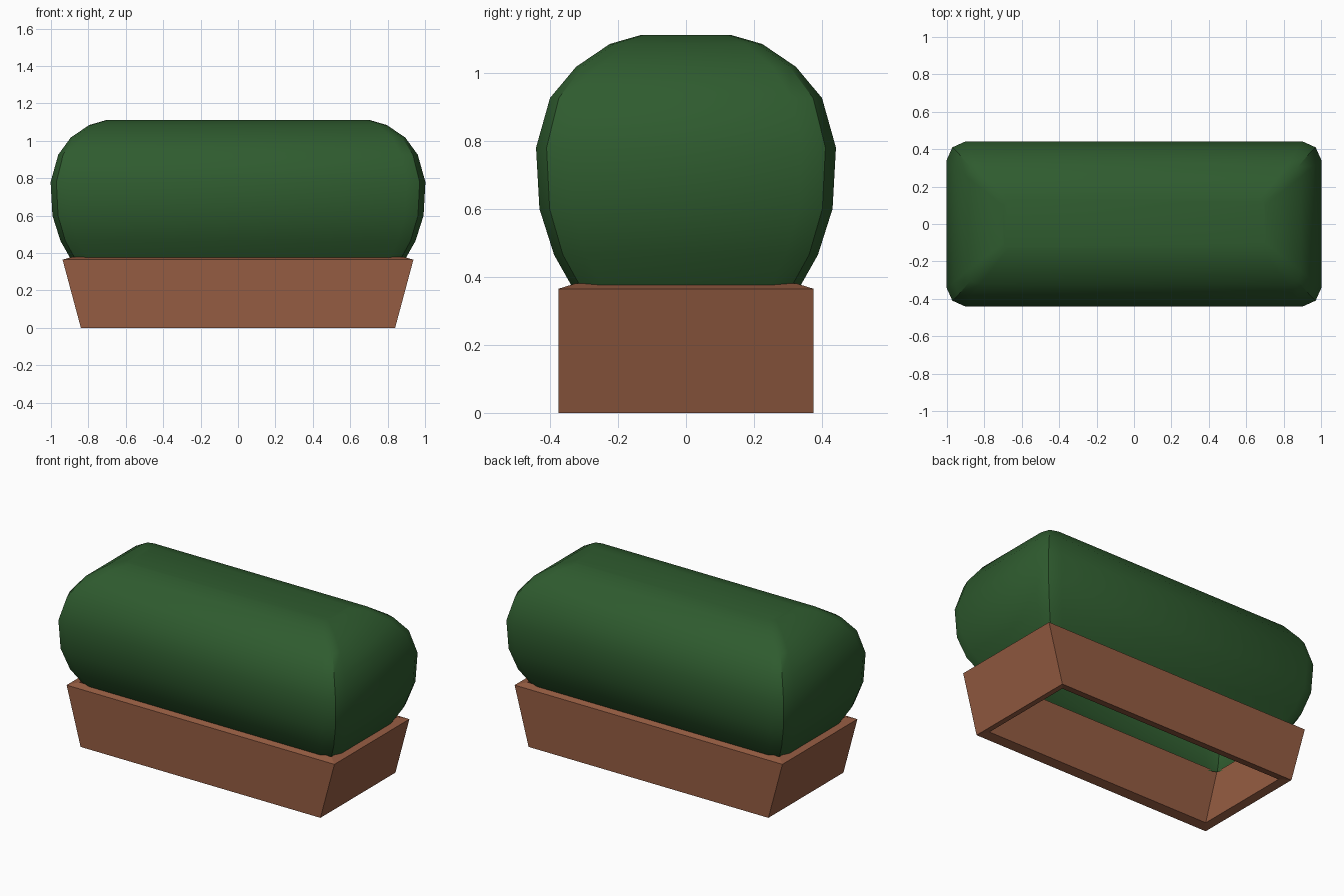
import bpy, bmesh

if "Cube" in bpy.data.objects:
    bpy.data.objects.remove(bpy.data.objects["Cube"])


def make_object(name, rings, color, cap_top):
    """Loft a stack of equal-length rings into an open shell."""
    bm = bmesh.new()
    loops = [[bm.verts.new(p) for p in ring] for ring in rings]
    for low, high in zip(loops, loops[1:]):
        n = len(low)
        for i in range(n):
            j = (i + 1) % n
            bm.faces.new((low[i], low[j], high[j], high[i]))
    if cap_top:
        bm.faces.new(loops[-1])
    bm.normal_update()
    mesh = bpy.data.meshes.new(name)
    bm.to_mesh(mesh)
    bm.free()
    obj = bpy.data.objects.new(name, mesh)
    bpy.context.collection.objects.link(obj)
    mat = bpy.data.materials.new(name + "_material")
    mat.diffuse_color = (*color, 1)
    mat.use_nodes = True
    mat.node_tree.nodes["Principled BSDF"].inputs["Base Color"].default_value = mat.diffuse_color
    mesh.materials.append(mat)
    return obj


def rectangle(x, y, z):
    return [(-x, -y, z), (x, -y, z), (x, y, z), (-x, y, z)]


def soft_rectangle(x, y, z, flat, inset):
    """Rectangle with each corner cut back to three points."""
    a, b = (x - flat, y), (x - inset, y - inset)
    c = (x, y - flat)
    quarter = [c, b, a]
    pts = quarter + [(-px, py) for px, py in reversed(quarter)]
    pts += [(-px, -py) for px, py in quarter]
    pts += [(px, -py) for px, py in reversed(quarter)]
    return [(px, py, z) for px, py in pts]


# Planter: open trough, ends flaring outward, walls thickened inward
planter = make_object("planter", [rectangle(0.84, 0.375, 0),
                                  rectangle(0.938, 0.375, 0.365)],
                      (0.30, 0.107, 0.054), False)
wall = planter.modifiers.new("wall", 'SOLIDIFY')
wall.thickness = 0.052
wall.offset = -1
wall.use_even_offset = True

# Hedge: rounded bush, open underneath (half depth, height, corner flat, inset)
profile = [(0.33, 0.362, 0.09, 0.025), (0.388, 0.465, 0.095, 0.026),
           (0.431, 0.60, 0.10, 0.03), (0.441, 0.78, 0.10, 0.031),
           (0.40, 0.926, 0.09, 0.026), (0.323, 1.018, 0.07, 0.018),
           (0.224, 1.085, 0.05, 0.012), (0.13, 1.112, 0.03, 0.008)]
hedge = make_object("hedge", [soft_rectangle(y + 0.561 + (0.01 if z > 1 else 0), y, z, f, i)
                              for y, z, f, i in profile],
                    (0.028, 0.105, 0.028), True)
bpy.context.view_layer.objects.active = hedge
hedge.select_set(True)
bpy.ops.object.shade_smooth_by_angle(angle=0.56)
